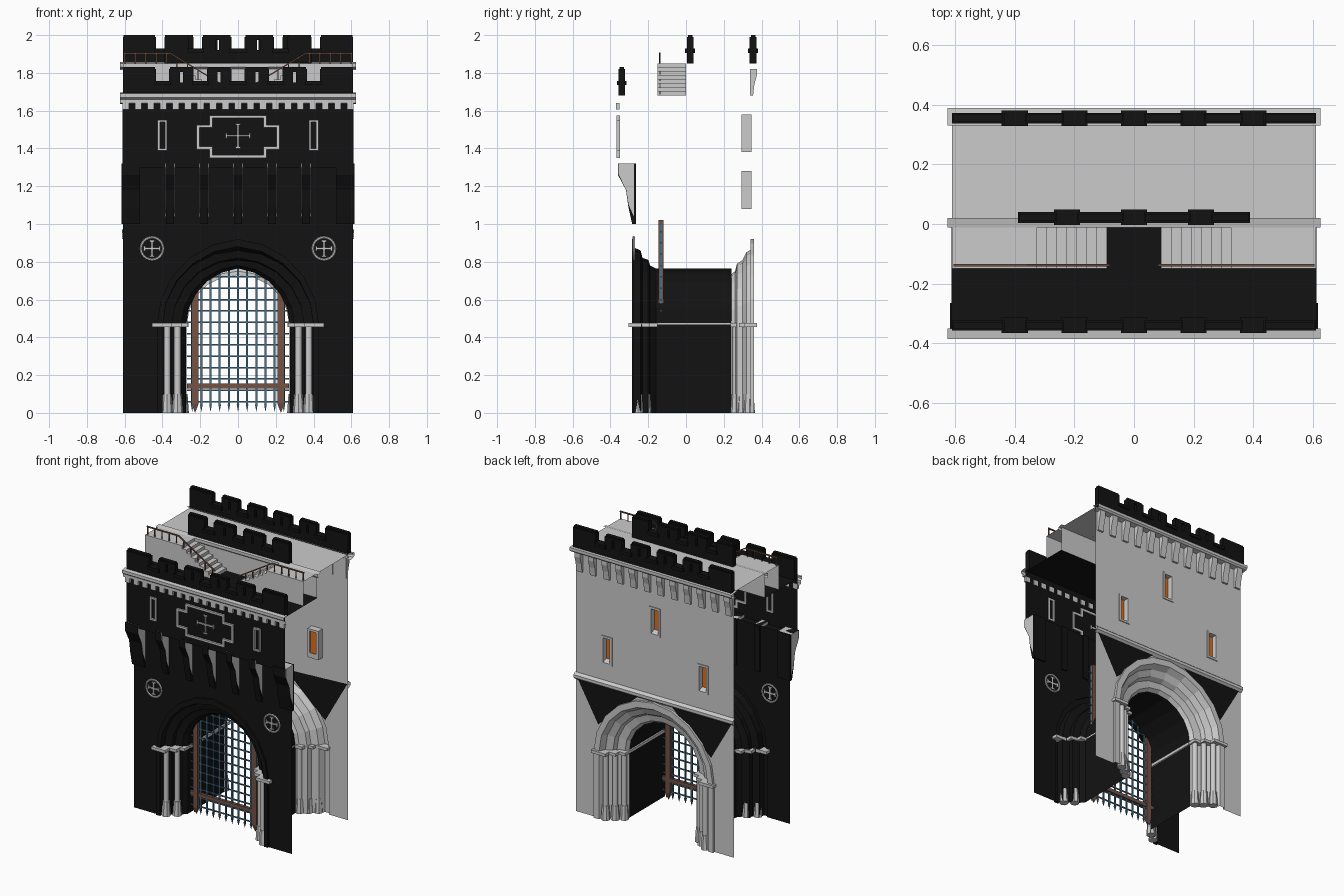
import bpy, bmesh, math

if "Cube" in bpy.data.objects:
    bpy.data.objects.remove(bpy.data.objects["Cube"])

def mat(name, c):
    m = bpy.data.materials.new(name)
    m.diffuse_color = (*c, 1)
    m.use_nodes = True
    m.node_tree.nodes["Principled BSDF"].inputs["Base Color"].default_value = m.diffuse_color
    return m

BLACK = mat("dark_stone", (.006, .006, .006))
BROWN = mat("timber", (.17, .085, .06))
BLUE = mat("iron", (.06, .16, .25))
ORANGE = mat("window_glow", (.75, .16, .01))

def mesh(name, verts, faces, m=None):
    me = bpy.data.meshes.new(name)
    me.from_pydata(verts, [], faces)
    ob = bpy.data.objects.new(name, me)
    bpy.context.collection.objects.link(ob)
    if m:
        me.materials.append(m)
    return ob

def boxes(name, items, m=None):
    """One object from boxes (x0, x1, y0, y1, z0, z1)."""
    v, f = [], []
    for x0, x1, y0, y1, z0, z1 in items:
        n = len(v)
        v += [(x, y, z) for z in (z0, z1) for x, y in ((x0, y0), (x1, y0), (x1, y1), (x0, y1))]
        f += [[n + i for i in q] for q in ((3, 2, 1, 0), (4, 5, 6, 7), (0, 1, 5, 4),
                                           (1, 2, 6, 5), (2, 3, 7, 6), (3, 0, 4, 7))]
    return mesh(name, v, f, m)

def both(items):
    """Mirror boxes across x = 0."""
    return items + [(-b, -a, *r) for a, b, *r in items]

def sheet(name, prof, x, m=None):
    """Open (y, z) profile drawn along x from -x to x."""
    n = len(prof)
    v = [(s, y, z) for s in (-x, x) for y, z in prof]
    return mesh(name, v, [(i, i + n, i + n + 1, i + 1) for i in range(n - 1)], m)

def prism(name, prof, spans, m=None):
    """Closed (y, z) profile extruded over each x span."""
    v, f, n = [], [], len(prof)
    for a, b in spans:
        k = len(v)
        v += [(s, y, z) for s in (a, b) for y, z in prof]
        f += [tuple(range(k, k + n)), tuple(range(k + 2 * n - 1, k + n - 1, -1))]
        f += [(k + i, k + n + i, k + n + (i + 1) % n, k + (i + 1) % n) for i in range(n)]
    return mesh(name, v, f, m)

SPRING = .46

def arch(w, top, steps=5):
    """Pointed arch outline from left foot to right foot."""
    h = top - SPRING
    R = (w * w + h * h) / (2 * w)
    end = math.atan2(h, w - R) if w < R else math.asin(min(1, h / R))
    if w > R:
        end = math.pi - math.asin(h / R) if w - R < 0 else math.atan2(h, max(1e-6, -(R - w)))
    half = [(w - R + R * math.cos(t), SPRING + R * math.sin(t))
            for t in (math.atan2(h, R - w) * i / steps for i in range(steps + 1))]
    half[-1] = (0, top)
    right = [(w, 0)] + half
    return [(-x, z) for x, z in right[:-1]] + right[::-1]

def orders(name, rings, m=None):
    """Skin between successive arch outlines (w, top, y)."""
    v, f = [], []
    for w, top, y in rings:
        v += [(x, y, z) for x, z in arch(w, top)]
    n = len(v) // len(rings)
    for r in range(len(rings) - 1):
        f += [(r * n + i, r * n + i + 1, r * n + n + i + 1, r * n + n + i) for i in range(n - 1)]
    return mesh(name, v, f, m)

def arch_wall(name, y, top, w, apex, m=None):
    pts = [(-.61, 0)] + arch(w, apex) + [(.61, 0), (.61, top), (-.61, top)]
    return mesh(name, [(x, y, z) for x, z in pts], [tuple(range(len(pts)))], m)

# Front facade, recessed gate arch, passage vault
arch_wall("front_wall", -.275, 1.32, .43, .92, BLACK)
orders("front_arch", [(.43, .92, -.275), (.43, .92, -.287), (.40, .88, -.287), (.40, .86, -.24),
                      (.35, .82, -.23), (.35, .81, -.2), (.30, .78, -.19), (.275, .765, -.16)], BLACK)
orders("passage_vault", [(.275, .765, -.16), (.275, .765, .24)], BLACK)
sheet("front_upper_wall", [(-.275, 1.3), (-.355, 1.3), (-.355, 1.68), (0, 1.68)], .612, BLACK)

# Machicolation corbels: narrow inside, wide at the ends
spans = [(.18 * k - .022, .18 * k + .022) for k in range(-2, 3)] + [(-.617, -.52), (.52, .617)]
prism("front_corbels", [(-.265, 1.0), (-.285, 1.0), (-.305, 1.09), (-.318, 1.18),
                        (-.36, 1.26), (-.36, 1.32), (-.265, 1.32)], spans, BLACK)
cheek = [(-.276, 1.04), (-.303, 1.1), (-.317, 1.18), (-.357, 1.265), (-.357, 1.32), (-.276, 1.32)]
prism("corbel_cheeks", cheek, [(a - .001, b + .001) for a, b in spans])

# Back facade, arch and dark spandrels
arch_wall("back_lower_wall", .342, .95, .46, .92)
orders("back_arch", [(.46, .92, .342), (.46, .92, .36), (.42, .875, .36), (.40, .85, .32),
                     (.355, .81, .30), (.345, .79, .27), (.29, .75, .26), (.272, .73, .235)])
for s in (-1, 1):
    for y in (.339, .345):
        mesh("spandrel", [(s * .605, y, .948), (s * .435, y, .65), (s * .13, y, .925)], [(0, 1, 2)], BLACK)
sheet("back_string_course", [(.342, .92), (.36, .935), (.36, .955), (.342, .97)], .615)

# Back upper wall split around the windows
wins = [(-.37, 1.18), (0, 1.48), (.37, 1.18)]
quads, x = [], -.61
for cx, cz in wins:
    a, b = cx - .03, cx + .03
    quads += [(x, a, .95, 1.85), (a, b, .95, cz - .09), (a, b, cz + .09, 1.85)]
    x = b
quads.append((x, .61, .95, 1.85))
v = [(px, .342, pz) for a, b, c, d in quads for px, pz in ((a, c), (a, d), (b, d), (b, c))]
mesh("back_upper_wall", v, [tuple(range(i, i + 4)) for i in range(0, len(v), 4)])
for cx, cz in wins:
    boxes("window_frame", [(cx - .042, cx - .026, .295, .348, cz - .1, cz + .1),
                           (cx + .026, cx + .042, .295, .348, cz - .1, cz + .1),
                           (cx - .026, cx + .026, .295, .348, cz + .085, cz + .1)])
    prism("window_sill", [(.295, cz - .1), (.348, cz - .1), (.348, cz - .085), (.295, cz - .065)],
          [(cx - .026, cx + .026)])
    boxes("window_pane", [(cx - .026, cx + .026, .305, .312, cz - .08, cz + .085)], ORANGE)

# Back corbels and ledges
prism("back_corbels", [(.338, 1.68), (.355, 1.68), (.362, 1.74), (.376, 1.79), (.376, 1.82), (.338, 1.82)],
      [(-.575 + i * 1.15 / 11 - .022, -.575 + i * 1.15 / 11 + .022) for i in range(12)])
sheet("back_ledge", [(.342, 1.815), (.38, 1.82), (.39, 1.83), (.39, 1.85), (.33, 1.857)], .625)
sheet("middle_ledge", [(0, 1.82), (-.012, 1.83), (-.012, 1.85), (.02, 1.857)], .625)
sheet("front_ledge", [(-.355, 1.635), (-.372, 1.64), (-.372, 1.66), (-.385, 1.67),
                      (-.385, 1.69), (-.35, 1.695)], .625)
boxes("front_dentils", [(-.594 + i * .066 - .018, -.594 + i * .066 + .018, -.37, -.353, 1.605, 1.64)
                        for i in range(19)])

# Decks
sheet("upper_deck", [(0, 1.68), (0, 1.85), (.36, 1.85)], .61)

# Battlements with sills in the gaps and arrow slits
def battlement(name, y, z, half, gaps, slits):
    t, items = .018, [(-half, half, y - .018, y + .018, z, z + .07)]
    edges = [-half] + [e for g in gaps for e in (g - .035, g + .035)] + [half]
    for a, b in zip(edges[::2], edges[1::2]):
        hit = [s for s in slits if a < s < b]
        if hit:
            s = hit[0]
            items += [(a, s - .008, y - t, y + t, z + .07, z + .14), (s + .008, b, y - t, y + t, z + .07, z + .14),
                      (s - .008, s + .008, y - t, y + t, z + .125, z + .14)]
        else:
            items.append((a, b, y - t, y + t, z + .07, z + .14))
        # bevelled coping
        items.append((a + .004, b - .004, y - .012, y + .012, z + .14, z + .15))
    items += [(g - .044, g + .044, y - .026, y + .026, z + .055, z + .078) for g in gaps]
    boxes(name, items, BLACK)

wide = [-.4, -.2, 0, .2, .4]
battlement("front_battlement", -.34, 1.68, .61, wide, [-.3, -.1, .1, .3])
battlement("back_battlement", .355, 1.85, .61, wide, [-.3, -.1, .1, .3])
battlement("middle_battlement", .022, 1.85, .39, [-.225, 0, .225], [-.108, .108])

# Twin stairs with railings
N, X0, X1, Z0, Z1, YF = 8, .09, .36, 1.68, 1.85, -.15
for s in (-1, 1):
    pts = [(X0, Z0)]
    for i in range(N):
        xa, xb = X0 + (X1 - X0) * i / N, X0 + (X1 - X0) * (i + 1) / N
        z = Z0 + (Z1 - Z0) * (i + 1) / N
        pts += [(xa, z), (xb, z)]
    pts.append((.61, Z1))
    n = len(pts)
    v = [(s * px, y, pz) for y in (YF, 0) for px, pz in pts] + [(s * .61, YF, Z0)]
    mesh("stair", v, [(i, i + 1, n + i + 1, n + i) for i in range(n - 1)] + [tuple(range(n)) + (2 * n,)])
    path = [(.08, Z0 + .055), (X1, Z1 + .055), (.605, Z1 + .055)]
    v = [(s * px, -.138 + dy, pz + dz) for px, pz in path
         for dy, dz in ((-.004, -.004), (.004, -.004), (.004, .004), (-.004, .004))]
    mesh("handrail", v, [(k + i, k + (i + 1) % 4, k + 4 + (i + 1) % 4, k + 4 + i)
                         for k in (0, 4) for i in range(4)], BROWN)
    posts = []
    for i in range(10):
        px = .1 + i * .0555
        pz = Z0 + (Z1 - Z0) * min(1, max(0, (px - X0) / (X1 - X0)))
        posts.append((s * px - .003, s * px + .003, -.141, -.135, pz, pz + .055))
    boxes("rail_posts", posts, BROWN)

# Portcullis: iron grid, timber posts and beam
bars = [(.0485 * i - .005, .0485 * i + .005, -.137, -.128, .045, 1.0) for i in range(-5, 6)]
bars += [(-.27, .27, -.136, -.129, .06 + .06 * i - .004, .06 + .06 * i + .004) for i in range(16)]
boxes("portcullis_grid", bars, BLUE)
for i in range(-5, 6):
    x = .0485 * i
    mesh("bar_spike", [(x - .007, -.139, .045), (x + .007, -.139, .045), (x + .007, -.126, .045),
                       (x - .007, -.126, .045), (x, -.1325, .005)],
         [(0, 1, 4), (1, 2, 4), (2, 3, 4), (3, 0, 4)], BLUE)
boxes("portcullis_timber", both([(.208, .246, -.146, -.12, .05, 1.02)]) +
      [(-.27, .27, -.144, -.122, .13, .155)], BROWN)
for s in (-1, 1):
    mesh("post_point", [(s * .208, -.146, .05), (s * .246, -.146, .05), (s * .246, -.12, .05),
                        (s * .208, -.12, .05), (s * .227, -.133, 0)],
         [(0, 1, 4), (1, 2, 4), (2, 3, 4), (3, 0, 4)], BROWN)

# Jamb columns, bases and imposts
for s in (-1, 1):
    for x, y in ((.375, -.255), (.32, -.212), (.385, .335), (.335, .3), (.29, .265)):
        bpy.ops.mesh.primitive_cylinder_add(vertices=12, radius=.018, depth=.37, location=(s * x, y, .275))
        bpy.context.object.name = "jamb_column"
        bpy.ops.object.shade_smooth_by_angle()
        bpy.ops.mesh.primitive_cone_add(vertices=8, radius1=.03, radius2=.023, depth=.1, location=(s * x, y, .05))
        bpy.context.object.name = "column_base"
boxes("imposts", both([(.35, .455, -.305, -.235, .455, .475), (.30, .37, -.255, -.19, .455, .475),
                       (.265, .32, -.21, -.15, .455, .475), (.36, .47, .31, .375, .455, .475),
                       (.31, .38, .28, .335, .455, .475), (.265, .33, .235, .295, .455, .475)]))
boxes("passage_band", both([(.262, .274, -.15, .235, .455, .475)]))

# Front ornaments: medallions, cross panel and slit frames
def cross(name, cx, cz, r, y):
    boxes(name, [(cx - r, cx + r, y - .006, y + .004, cz - .005, cz + .005),
                 (cx - .005, cx + .005, y - .006, y + .004, cz - r, cz + r)] +
          [(cx + dx * r - (.004 if dx else .014), cx + dx * r + (.004 if dx else .014), y - .006, y + .004,
            cz + dz * r - (.004 if dz else .014), cz + dz * r + (.004 if dz else .014))
           for dx, dz in ((1, 0), (-1, 0), (0, 1), (0, -1))])

for s in (-1, 1):
    bpy.ops.mesh.primitive_torus_add(major_segments=24, minor_segments=6, major_radius=.059, minor_radius=.007,
                                     location=(s * .455, -.277, .87), rotation=(math.pi / 2, 0, 0))
    bpy.context.object.name = "medallion_ring"
    cross("medallion_cross", s * .455, .87, .04, -.277)
cross("panel_cross", 0, 1.467, .062, -.357)
F, B, T = -.368, -.35, .014
boxes("panel_frame", [(-.15, .15, F, B, 1.575 - T, 1.575), (-.15, .15, F, B, 1.35, 1.35 + T)] +
      both([(.205, .219, F, B, 1.395, 1.525), (.15, .205, F, B, 1.525 - T, 1.525), (.15, .205, F, B, 1.395, 1.395 + T),
            (.15 - T, .15, F, B, 1.525 - T, 1.575), (.15 - T, .15, F, B, 1.35, 1.395 + T)]))
boxes("slit_frames", both([(.375, .386, F, B, 1.39, 1.55), (.414, .425, F, B, 1.39, 1.55),
                           (.375, .425, F, B, 1.539, 1.55), (.375, .425, F, B, 1.39, 1.401)]))
